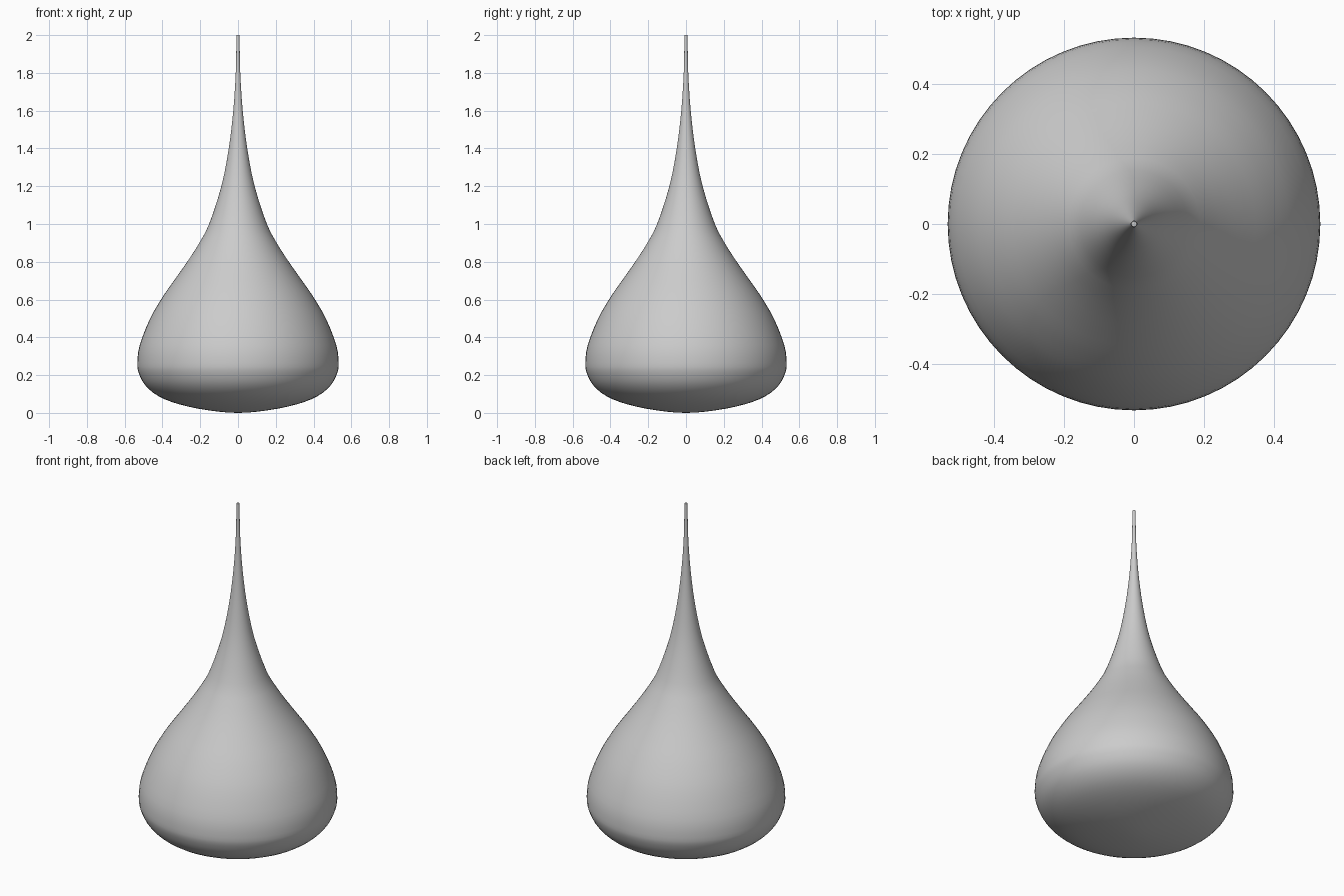
import bpy, bmesh, math
from mathutils import Vector

if "Cube" in bpy.data.objects:
    bpy.data.objects.remove(bpy.data.objects["Cube"])

# Silhouette of the drop as (radius, height), bottom to tip
PROFILE = [(0.0, 0.0), (0.16, 0.014), (0.31, 0.045), (0.42, 0.088), (0.49, 0.145),
           (0.525, 0.21), (0.533, 0.265), (0.52, 0.36), (0.465, 0.50), (0.395, 0.62),
           (0.325, 0.72), (0.262, 0.81), (0.205, 0.90), (0.153, 1.0), (0.088, 1.2),
           (0.049, 1.4), (0.025, 1.6), (0.012, 1.8), (0.008, 2.0)]
SIDES, STEPS = 64, 3


def smooth_profile(points, steps):
    """Catmull-Rom curve through the profile points."""
    p = [Vector(q) for q in points]
    p = [Vector((-p[1].x, p[1].y))] + p + [2 * p[-1] - p[-2]]
    out = []
    for a, b, c, d in zip(p, p[1:], p[2:], p[3:]):
        for i in range(steps):
            t = i / steps
            out.append(0.5 * (2 * b + (c - a) * t + (2 * a - 5 * b + 4 * c - d) * t ** 2
                              + (3 * b - a - 3 * c + d) * t ** 3))
    return out + [p[-2]]


# Lathe the profile around z
bm = bmesh.new()
verts = [bm.verts.new((q.x, 0, q.y)) for q in smooth_profile(PROFILE, STEPS)]
edges = [bm.edges.new(pair) for pair in zip(verts, verts[1:])]
bmesh.ops.spin(bm, geom=verts + edges, cent=(0, 0, 0), axis=(0, 0, 1),
               angle=math.tau, steps=SIDES, use_merge=False)
bmesh.ops.remove_doubles(bm, verts=bm.verts, dist=0.0002)

# Flat cap on the tip
bmesh.ops.holes_fill(bm, edges=[e for e in bm.edges if e.is_boundary], sides=0)
bmesh.ops.recalc_face_normals(bm, faces=bm.faces)

mesh = bpy.data.meshes.new("teardrop_body")
bm.to_mesh(mesh)
bm.free()
body = bpy.data.objects.new("teardrop_body", mesh)
bpy.context.collection.objects.link(body)
bpy.context.view_layer.objects.active = body
body.select_set(True)
bpy.ops.object.shade_smooth_by_angle(angle=math.radians(40))
